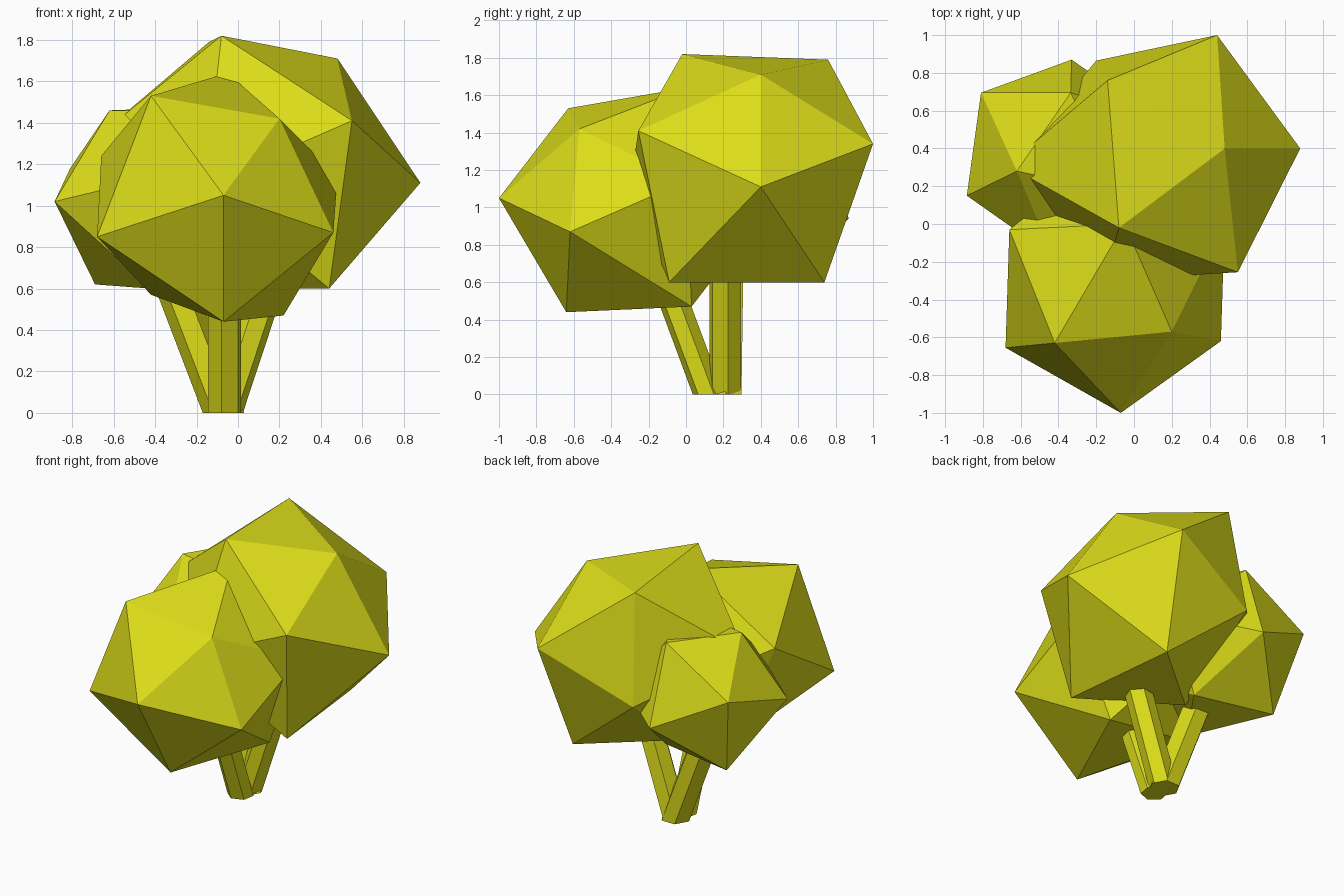
import bpy, bmesh, math
from mathutils import Vector

if "Cube" in bpy.data.objects:
    bpy.data.objects.remove(bpy.data.objects["Cube"])

mat = bpy.data.materials.new("olive_yellow")
mat.diffuse_color = (0.72, 0.72, 0.01, 1)
mat.use_nodes = True
mat.node_tree.nodes["Principled BSDF"].inputs["Base Color"].default_value = mat.diffuse_color


def finish(name, bm):
    bmesh.ops.recalc_face_normals(bm, faces=bm.faces[:])
    mesh = bpy.data.meshes.new(name)
    bm.to_mesh(mesh)
    bm.free()
    mesh.materials.append(mat)
    bpy.context.collection.objects.link(bpy.data.objects.new(name, mesh))


def foliage(name, centre, corners):
    """Uneven icosahedron: key corners, the rest mirrored through the centre."""
    pts = [Vector(c) for c in corners]
    for p in pts[:]:
        q = 2 * Vector(centre) - p
        if all((q - o).length > 0.3 for o in pts):
            pts.append(q)
    bm = bmesh.new()
    for p in pts:
        bm.verts.new(p)
    bmesh.ops.convex_hull(bm, input=bm.verts[:])
    finish(name, bm)


def trunk(name, base, top, r, turn, sides=6):
    """Leaning prism with level ends."""
    bm = bmesh.new()
    rings = []
    for c in (base, top):
        rings.append([bm.verts.new((c[0] + r * math.cos(a), c[1] + r * math.sin(a), c[2]))
                      for a in (turn + math.tau * i / sides for i in range(sides))])
    low, high = rings
    for i in range(sides):
        j = (i + 1) % sides
        bm.faces.new((low[i], low[j], high[j], high[i]))
    bm.faces.new(low[::-1])
    bm.faces.new(high)
    finish(name, bm)


# Foliage clumps
foliage("front_foliage", (-0.10, -0.30, 1.0), [
    (-0.07, -1.0, 1.05), (-0.42, -0.63, 1.53), (0.20, -0.57, 1.42),
    (-0.68, -0.655, 0.85), (0.46, -0.62, 0.87), (-0.07, -0.64, 0.44),
    (-0.05, 0.0, 1.64), (-0.66, -0.03, 1.24), (0.48, 0.0, 1.14),
    (-0.42, 0.0, 0.57)])
foliage("large_foliage", (0.14, 0.35, 1.22), [
    (-0.08, -0.02, 1.82), (-0.14, 0.76, 1.79), (0.48, 0.40, 1.71),
    (0.55, -0.255, 1.41), (0.88, 0.40, 1.11), (0.44, 1.0, 1.34),
    (0.44, -0.09, 0.60), (0.35, 0.74, 0.60), (-0.20, 0.865, 1.05),
    (-0.67, 0.31, 1.34), (-0.17, 0.30, 0.60)])
foliage("left_foliage", (-0.38, 0.35, 1.035), [
    (-0.62, 0.28, 1.46), (-0.81, 0.695, 1.18), (-0.885, 0.15, 1.02),
    (-0.69, 0.54, 0.62), (-0.33, 0.87, 0.94), (-0.335, 0.695, 1.47)])

# Splayed trunks
trunk("left_trunk", (-0.07, 0.21, 0), (-0.33, 0.22, 0.68), 0.10, 0.0)
trunk("front_trunk", (-0.065, 0.12, 0), (-0.065, -0.14, 0.70), 0.085, math.radians(20))
trunk("right_trunk", (-0.065, 0.21, 0), (0.16, 0.21, 0.68), 0.09, math.radians(10))
